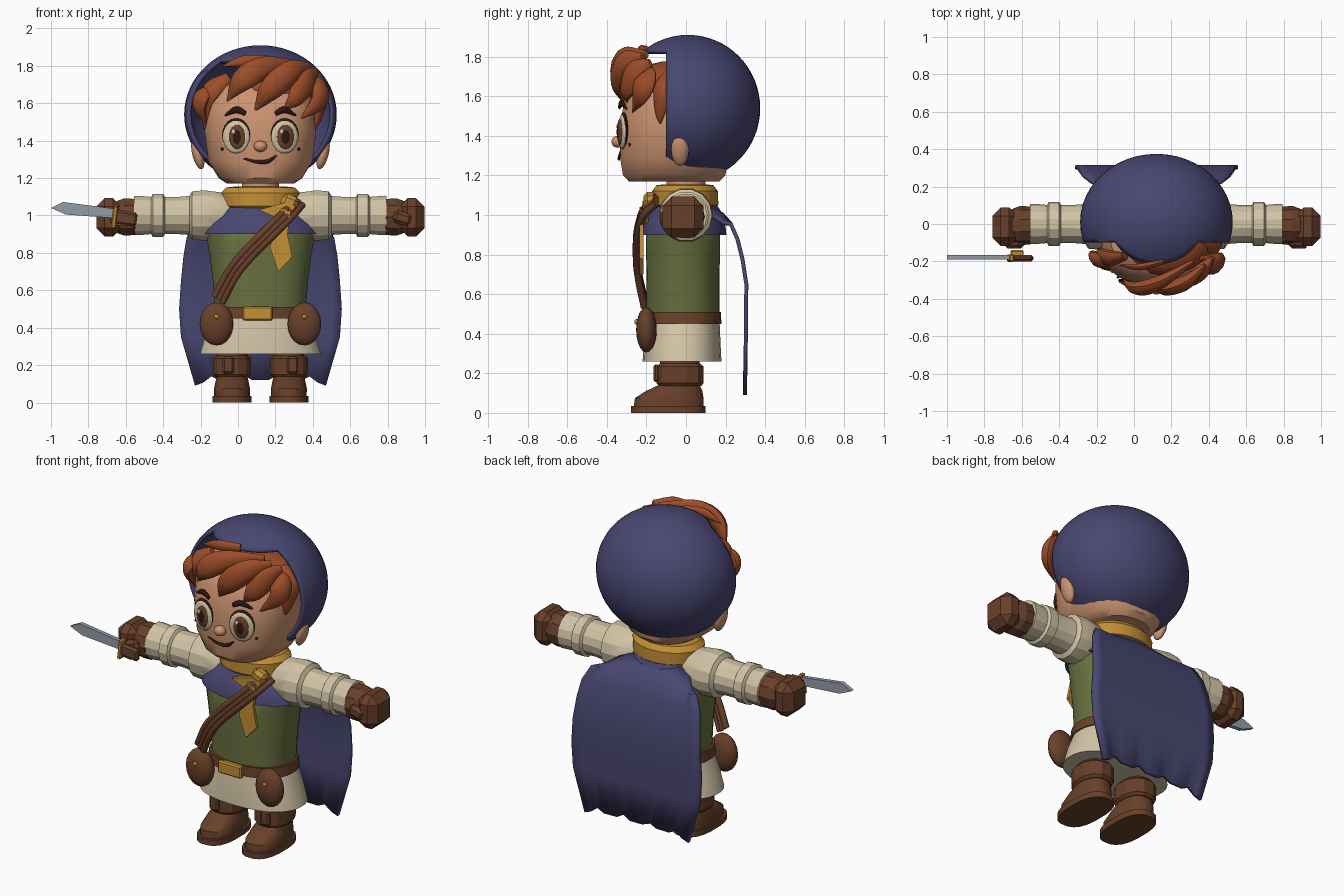
import bpy, bmesh, math
from mathutils import Vector, Matrix

cube = bpy.data.objects.get("Cube")
if cube:
    bpy.data.objects.remove(cube)
CX = 0.12  # the figure's own middle line


def material(name, r, g, b):
    m = bpy.data.materials.new(name)
    lin = [(c / 255) ** 2.2 for c in (r, g, b)] + [1]
    m.diffuse_color = lin
    m.use_nodes = True
    m.node_tree.nodes["Principled BSDF"].inputs["Base Color"].default_value = lin
    return m


BLUE = material("blue cloth", 74, 72, 112)
HAIR = material("auburn hair", 155, 78, 45)
SKIN = material("skin", 202, 146, 112)
LEATHER = material("brown leather", 104, 66, 46)
CREAM = material("cream linen", 208, 194, 164)
GREEN = material("green tunic", 104, 112, 66)
GOLD = material("mustard", 192, 142, 56)
STEEL = material("steel", 146, 156, 164)
DARK = material("dark brown", 50, 30, 24)


def finish(name, bm, mat, angle=35):
    bmesh.ops.recalc_face_normals(bm, faces=bm.faces)
    mesh = bpy.data.meshes.new(name)
    bm.to_mesh(mesh)
    bm.free()
    mesh.materials.append(mat)
    ob = bpy.data.objects.new(name, mesh)
    bpy.context.collection.objects.link(ob)
    bpy.ops.object.select_all(action='DESELECT')
    ob.select_set(True)
    bpy.context.view_layer.objects.active = ob
    bpy.ops.object.shade_smooth_by_angle(angle=math.radians(angle))
    return ob


def skin_rings(bm, loops, caps=True):
    rings = [[bm.verts.new(p) for p in loop] for loop in loops]
    n = len(rings[0])
    for a, b in zip(rings, rings[1:]):
        for i in range(n):
            bm.faces.new((a[i], a[(i + 1) % n], b[(i + 1) % n], b[i]))
    if caps:
        bm.faces.new(rings[0])
        bm.faces.new(rings[-1])


def loft(name, rings, mat, sides=24, power=2, place=lambda p: p, angle=35):
    """Stack of rings (height, x, y, half width, half depth)."""
    loops = []
    for h, x, y, rx, ry in rings:
        loop = []
        for i in range(sides):
            t = math.tau * (i + 0.5) / sides
            c, s = math.cos(t), math.sin(t)
            c = math.copysign(abs(c) ** (2 / power), c)
            s = math.copysign(abs(s) ** (2 / power), s)
            loop.append(place(Vector((x + rx * c, y + ry * s, h))))
        loops.append(loop)
    bm = bmesh.new()
    skin_rings(bm, loops)
    return finish(name, bm, mat, angle)


def ball(name, at, size, mat, turn=0, tilt=0, seg=20):
    bm = bmesh.new()
    m = (Matrix.Translation(at) @ Matrix.Rotation(turn, 4, 'Z')
         @ Matrix.Rotation(tilt, 4, 'Y') @ Matrix.Diagonal((*size, 1)))
    bmesh.ops.create_uvsphere(bm, u_segments=seg, v_segments=seg // 2, radius=1, matrix=m)
    return finish(name, bm, mat)


def block(name, at, size, mat, bevel=0.01, tilt=0):
    bm = bmesh.new()
    m = Matrix.Translation(at) @ Matrix.Rotation(tilt, 4, 'Y') @ Matrix.Diagonal((*size, 1))
    bmesh.ops.create_cube(bm, size=1, matrix=m)
    bmesh.ops.bevel(bm, geom=bm.edges[:], offset=bevel, segments=1, affect='EDGES')
    return finish(name, bm, mat, 20)


def plate(name, outline, y, depth, mat):
    bm = bmesh.new()
    skin_rings(bm, [[(x, y + d, z) for x, z in outline] for d in (-depth / 2, depth / 2)])
    return finish(name, bm, mat, 20)


def lock(name, pts, mat, flat=0.6, sides=10, steps=5):
    """Tapered tube through (x, y, z, radius) points, flattened against the head."""
    p = [Vector(q) for q in pts]
    p = [2 * p[0] - p[1]] + p + [2 * p[-1] - p[-2]]
    path = []
    for i in range(1, len(p) - 2):
        a, b, c, d = p[i - 1:i + 3]
        for k in range(steps + (i == len(p) - 3)):
            t = k / steps
            path.append(0.5 * (2 * b + (c - a) * t + (2 * a - 5 * b + 4 * c - d) * t * t
                               + (3 * b - a - 3 * c + d) * t ** 3))
    loops = []
    for i, q in enumerate(path):
        tan = (path[min(i + 1, len(path) - 1)] - path[max(i - 1, 0)]).to_3d().normalized()
        out = Vector((q.x - CX, q.y - 0.05, 0))
        side = tan.cross(out).normalized()
        nor = side.cross(tan)
        r = max(q.w, 0.002)
        loops.append([q.to_3d() + r * (side * math.cos(math.tau * k / sides)
                                       + nor * flat * math.sin(math.tau * k / sides))
                      for k in range(sides)])
    bm = bmesh.new()
    skin_rings(bm, loops)
    return finish(name, bm, mat, 50)


# Head, ears and nose
loft("head", [(1.17, CX, -.06, .18, .23), (1.20, CX, -.06, .225, .26), (1.29, CX, -.06, .28, .275),
              (1.45, CX, -.06, .30, .275), (1.60, CX, -.05, .295, .26), (1.69, CX, -.04, .25, .21),
              (1.73, CX, -.03, .15, .13)], SKIN, 28, 2.4)
ball("nose", (CX, -.345, 1.37), (.036, .032, .03), SKIN)


def face_y(x):
    return -.06 - .275 * (1 - abs((x - CX) / .3) ** 2.4) ** (1 / 2.4)


for s, side in ((-1, "right"), (1, "left")):
    ball(side + "_ear", (CX + s * .335, -.03, 1.33), (.03, .045, .085), SKIN, 0, s * .25)
    ex = CX + s * .13
    ey = face_y(ex)
    turn = s * .22
    for part, dx, dy, dz, size, mat in (
            ("eye_rim", 0, .003, .01, (.077, .016, .09), DARK),
            ("eye_white", 0, -.003, 0, (.073, .018, .088), CREAM),
            ("iris", .004, -.015, 0, (.047, .012, .065), LEATHER),
            ("pupil", .004, -.022, 0, (.025, .008, .04), DARK),
            ("eye_glint", -.015, -.025, .028, (.012, .007, .014), CREAM)):
        ball(side + "_" + part, (ex + dx, ey + dy, 1.42 + dz), size, mat, turn)
    lock(side + "_brow", [(CX + s * d, face_y(CX + s * d) - .006, z, r) for d, z, r in
                          ((.08, 1.545, .012), (.13, 1.565, .018), (.19, 1.535, .005))], DARK)
    mole = CX + s * .205
    ball(side + "_freckle", (mole, face_y(mole) - .003, 1.355), (.008, .006, .008), DARK)
lock("mouth", [(x, face_y(x) - .004, z, r) for x, z, r in
               ((.03, 1.305, .004), (.10, 1.287, .009), (.16, 1.29, .011), (.205, 1.32, .004))], DARK)

# Hair locks swept across the forehead
LOCKS = (
    ("front_lock", ((.38, -.22, 1.80, .02), (.28, -.31, 1.765, .065), (.17, -.345, 1.67, .06), (.09, -.31, 1.56, .004))),
    ("middle_lock", ((.32, -.20, 1.81, .02), (.14, -.31, 1.79, .06), (.02, -.345, 1.72, .06), (-.06, -.30, 1.61, .004))),
    ("right_lock", ((-.12, -.17, 1.69, .01), (-.19, -.19, 1.64, .05), (-.205, -.18, 1.57, .045), (-.17, -.16, 1.49, .004))),
    ("left_lock", ((.36, -.18, 1.74, .02), (.43, -.20, 1.69, .06), (.43, -.23, 1.61, .055), (.34, -.27, 1.52, .004))),
    ("inner_lock", ((.42, -.18, 1.77, .02), (.36, -.25, 1.72, .07), (.31, -.30, 1.63, .05), (.25, -.30, 1.57, .004))),
    ("top_tuft", ((.16, -.20, 1.83, .025), (.03, -.23, 1.825, .03), (-.08, -.22, 1.80, .003))),
    ("left_sideburn", ((.36, -.08, 1.73, .03), (.43, -.11, 1.64, .06), (.425, -.13, 1.52, .03), (.41, -.13, 1.46, .004))),
    ("right_sideburn", ((-.05, -.17, 1.74, .03), (-.14, -.18, 1.67, .06), (-.17, -.16, 1.58, .04), (-.18, -.13, 1.46, .004))))
for name, pts in LOCKS:
    lock(name, pts, HAIR)
ball("hairline", (.17, -.06, 1.67), (.25, .215, .11), HAIR)

# Hood: a shell with the face opening and the neck cut out
bm = bmesh.new()
bmesh.ops.create_uvsphere(bm, u_segments=48, v_segments=32, radius=1, matrix=Matrix.Translation((CX, .01, 1.54))
                          @ Matrix.Diagonal((.408, .365, .37, 1)))
for co, no in (((0, -.1, 0), (0, 1, 0)), ((0, 0, 1.83), (0, 0, 1)), ((0, 0, 1.21), (0, 0, 1))):
    bmesh.ops.bisect_plane(bm, geom=bm.verts[:] + bm.edges[:] + bm.faces[:], plane_co=co, plane_no=no)
cut = []
for f in bm.faces:
    c = f.calc_center_median()
    if c.z < 1.21 or (c.y < -.1 and c.z < 1.83):
        cut.append(f)
bmesh.ops.delete(bm, geom=cut, context='FACES')
hood = finish("hood", bm, BLUE)
shell = hood.modifiers.new("thickness", 'SOLIDIFY')
shell.thickness = .02

# Torso, clothing and belt
loft("neck", [(1.0, CX, 0, .1, .1), (1.2, CX, 0, .1, .1)], SKIN)
loft("tunic", [(.5, CX, -.015, .245, .185), (.65, CX, -.015, .255, .185), (.8, CX, -.015, .275, .187),
               (.92, CX, -.015, .295, .187), (1.03, CX, 0, .2, .14)], GREEN, 32, 2.3)
loft("shirt_skirt", [(.26, CX, -.02, .325, .2), (.36, CX, -.02, .295, .195), (.47, CX, -.015, .25, .185)],
     CREAM, 32, 2.3)
loft("belt", [(.45, CX, -.018, .266, .198), (.51, CX, -.018, .258, .195)], LEATHER, 32, 2.3)
block("belt_buckle", (.105, -.222, .475), (.16, .03, .075), GOLD, .008)
loft("shoulder_cape", [(.9, CX, -.01, .325, .215), (.95, CX, -.01, .305, .21), (1.0, CX, 0, .26, .19),
                       (1.06, CX, 0, .19, .15)], BLUE, 32)
loft("scarf", [(1.03, CX, -.005, .18, .15), (1.05, CX, -.005, .21, .17), (1.12, CX, -.005, .215, .168),
               (1.15, CX, -.005, .185, .145), (1.155, CX, -.005, .13, .11)], GOLD, 24)
block("scarf_knot", (.275, -.18, 1.07), (.09, .07, .08), GOLD, .02, .4)
plate("scarf_fold", [(.11, 1.03), (.25, 1.07), (.31, 1.05), (.24, .96), (.2, .99)], -.205, .03, GOLD)
plate("scarf_tail", [(.23, 1.04), (.28, 1.02), (.265, .9), (.29, .78), (.215, .7), (.17, .83)], -.225, .02, GOLD)

# Ribbed shoulder strap
for k in (-1, 0, 1):
    lock("strap_cord_%d" % (k + 2), [(x + k * .02, y, z - k * .016, .019) for x, y, z in
         ((.325, -.15, 1.075), (.27, -.215, 1.01), (.17, -.245, .91), (.05, -.25, .79), (-.03, -.24, .69),
          (-.105, -.21, .55))], LEATHER, 1, 8)

# Pouches, arms, gloves and boots
for s, side in ((-1, "right"), (1, "left")):
    ball(side + "_pouch", (CX + s * .235, -.2, .42), (.09, .052, .115), LEATHER)
    ball(side + "_pouch_stud", (CX + s * .235, -.25, .46), (.014, .012, .014), GOLD, seg=10)

    def along(p, s=s):
        return Vector((CX + s * p.z, p.y, 1.0 + p.x))
    loft(side + "_sleeve", [(h, 0, 0, r, r) for h, r in
         ((.12, .09), (.2, .125), (.30, .138), (.365, .132), (.38, .107), (.44, .102), (.51, .102), (.52, .118),
          (.575, .118), (.585, .102), (.63, .106), (.675, .108))], CREAM, 14, place=along, angle=25)
    loft(side + "_glove_cuff", [(h, -.008, -.008, r, r) for h, r in
         ((.665, .09), (.675, .102), (.73, .104), (.78, .085))], LEATHER, 10, place=along, angle=20)
    block(side + "_fist", (CX + s * .81, -.015, .99), (.135, .205, .205), LEATHER, .045)
    block(side + "_thumb", (CX + s * .76, -.105, .985), (.1, .05, .07), LEATHER, .018, s * .3)
    fx = CX + s * .152
    loft(side + "_boot_sole", [(0, fx, -.09, .105, .19), (.035, fx, -.09, .105, .19)], LEATHER, 20, 2.6)
    loft(side + "_boot", [(.03, fx, -.088, .096, .178), (.075, fx, -.085, .097, .175), (.11, fx, -.06, .09, .145),
                          (.14, fx, -.035, .083, .105), (.28, fx, -.03, .083, .1)], LEATHER, 20, 2.3)
    loft(side + "_boot_cuff", [(.135, fx, -.03, .088, .11), (.15, fx, -.03, .102, .122), (.235, fx, -.03, .106, .122),
                               (.25, fx, -.03, .09, .105)], LEATHER, 12, 2.3, angle=20)
    block(side + "_boot_strap", (fx + s * .02, -.15, .2), (.06, .03, .09), LEATHER, .01)

# Cape: a hanging sheet with a ragged hem
HANG = ((1.06, .11, .22), (1.01, .19, .3), (.96, .235, .355), (.88, .27, .395), (.78, .295, .412), (.65, .315, .425),
        (.5, .313, .435), (.35, .312, .425), (.13, .308, .35))
bm = bmesh.new()
cols = 17
grid = []
for r, (z, y, w) in enumerate(HANG):
    row = []
    for i in range(cols):
        u = 2 * i / (cols - 1) - 1
        hem = (.015 if i % 4 == 2 else -.01) - .03 * abs(u) ** 6 if r == len(HANG) - 1 else 0
        row.append(bm.verts.new((CX + u * w, y, z + hem - (.04 * u * u if r < 2 else 0))))
    grid.append(row)
for a, b in zip(grid, grid[1:]):
    for i in range(cols - 1):
        bm.faces.new((a[i], a[i + 1], b[i + 1], b[i]))
cape = finish("cape", bm, BLUE)
cape.modifiers.new("thickness", 'SOLIDIFY').thickness = .02

# Knife held in the right hand
plate("knife_blade", [(-1.0, 1.04), (-.935, 1.072), (-.65, 1.035), (-.65, .985), (-.92, 1.005)], -.178, .025, STEEL)
block("knife_guard", (-.66, -.182, .99), (.025, .04, .12), GOLD, .006, .12)
block("knife_grip", (-.6, -.182, .985), (.12, .035, .075), LEATHER, .012, .12)
block("knife_pommel", (-.625, -.165, .955), (.07, .05, .025), GOLD, .006, .12)
